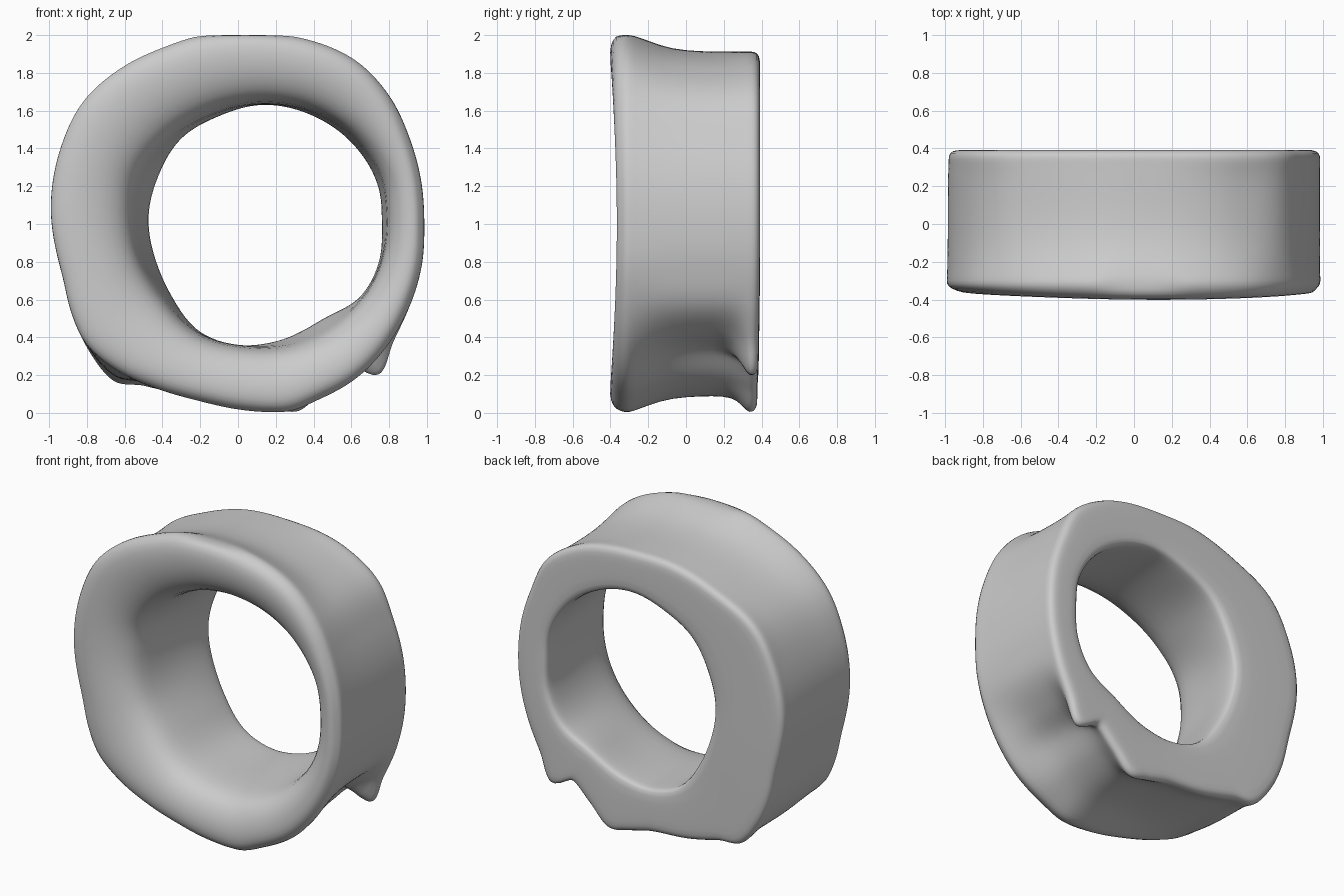
import bpy, bmesh
from math import atan2, hypot, cos, sin, tau

if "Cube" in bpy.data.objects:
    bpy.data.objects.remove(bpy.data.objects["Cube"])

CX, CZ, N = 0.13, 1.0, 144   # ring centre and angular steps

# Outlines in the x-z plane
front_outer = [(.985, 1), (.97, 1.22), (.91, 1.45), (.8, 1.68), (.62, 1.87), (.27, 2.0), (.02, 2.02),
               (-.2, 2.0), (-.4, 1.935), (-.6, 1.84), (-.82, 1.65), (-.94, 1.4), (-.99, 1.1),
               (-.93, .73), (-.875, .51), (-.8, .36), (-.62, .215), (-.42, .125), (-.2, .06), (.05, .01),
               (.27, .005), (.42, .065), (.64, .19), (.81, .38), (.91, .57), (.97, .77)]
mid_outer = [(.985, 1), (.965, 1.22), (.89, 1.46), (.77, 1.68), (.55, 1.82), (.13, 1.91), (-.2, 1.895),
             (-.49, 1.8), (-.77, 1.63), (-.92, 1.38), (-.985, 1.1), (-.92, .72), (-.86, .49),
             (-.79, .34), (-.64, .185), (-.5, .165), (-.25, .12), (0, .1), (.28, .1), (.45, .19),
             (.59, .34), (.75, .43), (.9, .57), (.965, .77)]
back_outer = [(.985, 1), (.965, 1.22), (.89, 1.46), (.78, 1.68), (.56, 1.83), (.13, 1.91), (-.2, 1.895),
              (-.49, 1.8), (-.77, 1.64), (-.92, 1.38), (-.98, 1.1), (-.92, .72), (-.86, .48),
              (-.79, .33), (-.64, .155), (-.52, .15), (-.25, .09), (0, .07), (.2, .025), (.32, .005),
              (.45, .13), (.61, .27), (.69, .2), (.755, .2), (.82, .37), (.91, .57), (.965, .77)]
front_inner = [(.785, 1.05), (.755, 1.25), (.62, 1.45), (.4, 1.59), (.13, 1.635), (-.15, 1.575),
               (-.38, 1.43), (-.52, 1.25), (-.55, 1.05), (-.51, .8), (-.39, .6), (-.2, .42), (.05, .355),
               (.3, .37), (.55, .5), (.71, .69)]
back_inner = [(.76, 1), (.74, 1.2), (.6, 1.43), (.4, 1.57), (.13, 1.63), (-.1, 1.57), (-.3, 1.45),
              (-.42, 1.25), (-.47, 1.05), (-.43, .8), (-.35, .62), (-.2, .43), (0, .36), (.2, .38),
              (.45, .5), (.65, .62), (.745, .8)]


def radius_function(points):
    """Periodic smooth radius by angle through the outline points."""
    polar = sorted((atan2(z - CZ, x - CX) % tau, hypot(x - CX, z - CZ)) for x, z in points)
    n = len(polar)

    def knot(i):
        return polar[i % n][0] + tau * (i // n), polar[i % n][1]

    def radius(a):
        if a < polar[0][0]:
            a += tau
        i = max(k for k in range(n) if polar[k][0] <= a)
        (a0, r0), (a1, r1), (a2, r2), (a3, r3) = (knot(i + k) for k in (-1, 0, 1, 2))
        h = a2 - a1
        t = (a - a1) / h
        m1, m2 = (r2 - r0) / (a2 - a0) * h, (r3 - r1) / (a3 - a1) * h
        return ((2*t**3 - 3*t*t + 1) * r1 + (t**3 - 2*t*t + t) * m1
                + (3*t*t - 2*t**3) * r2 + (t**3 - t*t) * m2)
    return radius


def mix(a, b, t):
    return a + (b - a) * t


outlines = [radius_function(p) for p in (front_outer, mid_outer, back_outer, front_inner, back_inner)]


def cross_section(a):
    """Closed (radius, y) section at angle a."""
    rf, rm, rb, fi, bi = (f(a) for f in outlines)
    yf = -.365 - .035 * sin(a) ** 2
    yb = .393 - .015 * max(0, -sin(a)) ** 2
    return [
        # back face and rounded back rim
        (mix(bi, rb, .5), yb), (rb - .06, yb), (rb - .018, yb - .005), (rb + .002, yb - .03), (rb, .325),
        # outer wall, waisted in the middle
        (mix(rm, rb, .3), .27), (rm, .2), (rm, .08), (mix(rm, rf, .12), -.08),
        (mix(rm, rf, .5), -.19), (mix(rm, rf, .9), -.28),
        # rounded front lip curling into the opening
        (rf + .004, -.32), (rf - .02, yf + .025), (mix(fi, rf, .82), yf), (mix(fi, rf, .62), yf - .004),
        (mix(fi, rf, .4), yf + .012), (mix(fi, rf, .2), yf + .05), (mix(fi, rf, .06), yf + .11),
        # inner wall
        (fi, -.17), (mix(fi, bi, .35), .02), (mix(fi, bi, .85), .22), (bi, .335), (bi + .006, yb - .016),
        (bi + .03, yb)]


# Ring body: sweep the section around the opening
bm = bmesh.new()
loops = []
for i in range(N):
    a = tau * i / N
    loops.append([bm.verts.new((CX + r * cos(a), y, min(2, max(0, CZ + r * sin(a)))))
                  for r, y in cross_section(a)])
for i in range(N):
    p, q = loops[i], loops[(i + 1) % N]
    for j in range(len(p)):
        k = (j + 1) % len(p)
        bm.faces.new((p[j], p[k], q[k], q[j]))
bmesh.ops.recalc_face_normals(bm, faces=bm.faces)
for f in bm.faces:
    f.smooth = True
mesh = bpy.data.meshes.new("ring_body")
bm.to_mesh(mesh)
bm.free()
ring = bpy.data.objects.new("ring_body", mesh)
bpy.context.collection.objects.link(ring)
sub = ring.modifiers.new("smooth", 'SUBSURF')
sub.levels = sub.render_levels = 1
